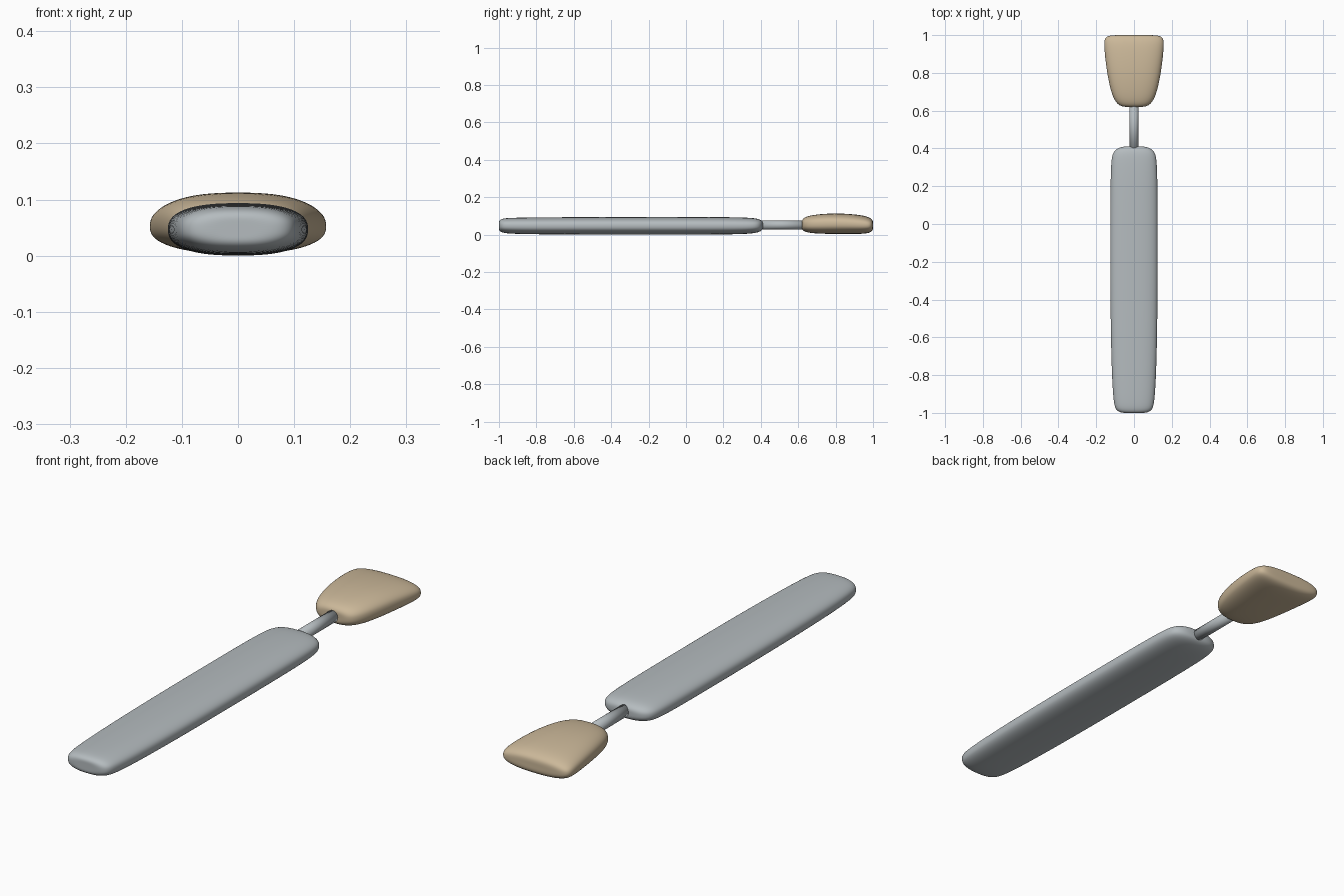
import bpy, math

cube = bpy.data.objects.get("Cube")
if cube:
    bpy.data.objects.remove(cube, do_unlink=True)


def material(name, rgb):
    m = bpy.data.materials.new(name)
    m.use_nodes = True
    m.diffuse_color = (*rgb, 1)
    bsdf = m.node_tree.nodes["Principled BSDF"]
    bsdf.inputs["Base Color"].default_value = (*rgb, 1)
    bsdf.inputs["Roughness"].default_value = 0.6
    return m


def power(v, n):
    return math.copysign(abs(v) ** (2 / n), v)


def loft(name, stations, mat, n=2.5, sides=32, subdivide=2):
    """Skin superellipse rings; each station is y, half width, bottom, top."""
    verts, faces = [], []
    for y, w, low, high in stations:
        for i in range(sides):
            a = 2 * math.pi * i / sides
            x = w * power(math.cos(a), n)
            z = (low + high) / 2 + (high - low) / 2 * power(math.sin(a), n)
            verts.append((x, y, z))
    for r in range(len(stations) - 1):
        for i in range(sides):
            j = (i + 1) % sides
            a, b = r * sides, (r + 1) * sides
            faces.append((a + i, a + j, b + j, b + i))
    faces.append(tuple(reversed(range(sides))))
    faces.append(tuple(range(len(verts) - sides, len(verts))))
    mesh = bpy.data.meshes.new(name)
    mesh.from_pydata(verts, [], faces)
    # rings run counter-clockwise seen from the front, so turn faces outwards
    mesh.flip_normals()
    mesh.materials.append(mat)
    mesh.shade_smooth()
    obj = bpy.data.objects.new(name, mesh)
    bpy.context.collection.objects.link(obj)
    if subdivide:
        mod = obj.modifiers.new("smooth_form", "SUBSURF")
        mod.levels = mod.render_levels = subdivide
    return obj


grey = material("pale_grey", (0.46, 0.50, 0.52))
tan = material("warm_tan", (0.60, 0.48, 0.32))

# Long flat padded body
loft("body", [
    (-1.0, 0.03, 0.035, 0.06),
    (-1.0, 0.07, 0.022, 0.074),
    (-0.985, 0.098, 0.01, 0.086),
    (-0.94, 0.109, 0.004, 0.09),
    (-0.8, 0.118, 0.001, 0.092),
    (-0.5, 0.125, 0, 0.094),
    (-0.1, 0.126, 0, 0.094),
    (0.2, 0.125, 0, 0.094),
    (0.33, 0.122, 0.003, 0.091),
    (0.385, 0.112, 0.01, 0.086),
    (0.408, 0.075, 0.023, 0.073),
    (0.412, 0.03, 0.035, 0.06)], grey)

# Flared end pad
loft("end_pad", [
    (0.62, 0.025, 0.04, 0.065),
    (0.62, 0.06, 0.028, 0.078),
    (0.634, 0.09, 0.014, 0.094),
    (0.68, 0.117, 0.006, 0.106),
    (0.77, 0.138, 0.003, 0.114),
    (0.86, 0.151, 0.003, 0.112),
    (0.94, 0.159, 0.003, 0.104),
    (0.98, 0.158, 0.008, 0.093),
    (0.997, 0.14, 0.02, 0.08),
    (1.0, 0.1, 0.033, 0.066),
    (1.0, 0.04, 0.043, 0.056)], tan)

# Round connecting rod
rod = loft("connecting_rod", [(0.37, 0.024, 0.027, 0.075),
                              (0.66, 0.024, 0.027, 0.075)],
           grey, n=2, sides=24, subdivide=0)
